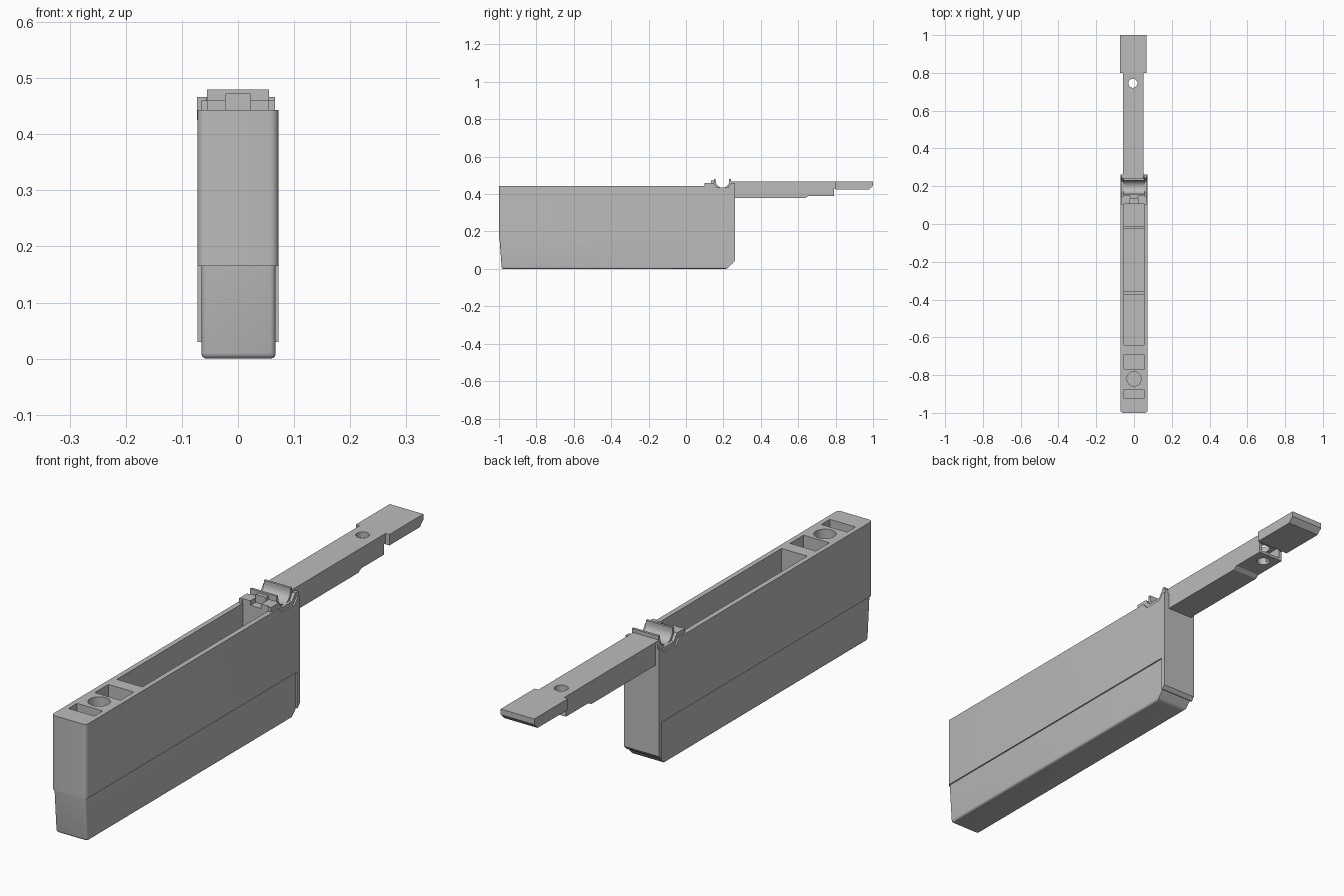
import bpy
import bmesh
import math
from mathutils import Matrix

cube = bpy.data.objects.get("Cube")
if cube:
    bpy.data.objects.remove(cube, do_unlink=True)

GREY = bpy.data.materials.new("plain grey")
GREY.use_nodes = True
COLOUR = (0.5, 0.5, 0.5, 1)
GREY.diffuse_color = COLOUR
GREY.node_tree.nodes["Principled BSDF"].inputs["Base Color"].default_value = COLOUR


def finish(name, bm):
    bmesh.ops.recalc_face_normals(bm, faces=bm.faces)
    mesh = bpy.data.meshes.new(name)
    bm.to_mesh(mesh)
    bm.free()
    mesh.materials.append(GREY)
    obj = bpy.data.objects.new(name, mesh)
    bpy.context.collection.objects.link(obj)
    return obj


def extrude_side(name, points, x0, x1, round_edges=None, radius=0.015):
    """Extrude a (y, z) outline across x, rounding the edges a rule picks."""
    bm = bmesh.new()
    face = bm.faces.new([bm.verts.new((x0, y, z)) for y, z in points])
    grown = bmesh.ops.extrude_face_region(bm, geom=[face])["geom"]
    for v in grown:
        if isinstance(v, bmesh.types.BMVert):
            v.co.x = x1
    if round_edges:
        edges = [e for e in bm.edges if round_edges(*[v.co for v in e.verts])]
        bmesh.ops.bevel(bm, geom=edges, offset=radius, segments=5,
                        profile=0.5, affect='EDGES')
    return finish(name, bm)


def box(name, x0, x1, y0, y1, z0, z1):
    return extrude_side(name, [(y0, z0), (y1, z0), (y1, z1), (y0, z1)], x0, x1)


def drum(name, x, y, z0, z1, radius):
    bm = bmesh.new()
    bmesh.ops.create_cone(bm, cap_ends=True, segments=32, radius1=radius,
                          radius2=radius, depth=z1 - z0,
                          matrix=Matrix.Translation((x, y, (z0 + z1) / 2)))
    return finish(name, bm)


def combine(target, other, operation):
    mod = target.modifiers.new("combine", 'BOOLEAN')
    mod.operation = operation
    mod.solver = 'EXACT'
    mod.object = other
    bpy.context.view_layer.update()
    graph = bpy.context.evaluated_depsgraph_get()
    result = bpy.data.meshes.new_from_object(target.evaluated_get(graph))
    target.modifiers.clear()
    target.data = result
    bpy.data.objects.remove(other, do_unlink=True)


def smooth(obj):
    bpy.ops.object.select_all(action='DESELECT')
    obj.select_set(True)
    bpy.context.view_layer.objects.active = obj
    bpy.ops.object.shade_smooth_by_angle(angle=math.radians(30))


W = 0.072       # half width of the body
TOP = 0.443     # body top
STEP = 0.165    # height of the side step
BACK = 0.262    # back of the body


# Body: wide upper half, narrower tapered lower half, full-width back strip
body = extrude_side("body", [(-1, STEP), (BACK, STEP), (BACK, TOP), (-1, TOP)], -W, W,
                    lambda a, b: a.y < -0.9 and b.y < -0.9 and abs(a.z - b.z) > 0.1)
lower = extrude_side(
    "lower", [(-0.998, STEP + 0.01), (-0.985, 0), (0.22, 0), (BACK - 0.002, 0.043),
              (BACK - 0.002, STEP + 0.01)], -0.065, 0.067,
    lambda a, b: (a.z < 0.01 and b.z < 0.01) or
                 (a.y < -0.9 and b.y < -0.9 and abs(a.z - b.z) > 0.1), 0.01)
strip = extrude_side("strip", [(0.245, STEP + 0.01), (0.245, 0.03), (0.25, 0.03),
                               (BACK, 0.043), (BACK, STEP + 0.01)], -W, W)
combine(body, lower, 'UNION')
combine(body, strip, 'UNION')

# Long cavity, two small pockets and the round well, open at the top
C = 0.053
for y0, y1, floor in ((-0.64, 0.105, 0.03), (-0.77, -0.69, 0.3), (-0.925, -0.875, 0.36)):
    combine(body, box("pocket_cutter", -C, C, y0, y1, floor, 0.6), 'DIFFERENCE')
combine(body, drum("well_cutter", 0, -0.82, 0.25, 0.6, 0.038), 'DIFFERENCE')

# Saddle-shaped seat cut through both side walls
seat = [(0.14, 0.6), (0.14, TOP), (0.16, 0.42), (0.23, 0.42), (0.25, TOP), (0.25, 0.6)]
combine(body, extrude_side("seat_cutter", seat, -0.2, 0.2), 'DIFFERENCE')
smooth(body)

# Low ribs across the cavity floor
for i, y in enumerate((-0.018, -0.365)):
    box(f"cavity_rib_{i + 1}", -C, C, y - 0.007, y + 0.007, 0.028, 0.05)

# Pivot cradle: a half-round trough with raised lips
arc = [(0.195 - 0.036 * math.cos(a), 0.47 - 0.036 * math.sin(a))
       for a in (math.pi * i / 16 for i in range(17))]
cradle = extrude_side("pivot_cradle", [(0.15, 0.48), (0.159, 0.48)] + arc +
                      [(0.231, 0.48), (0.24, 0.48), (0.24, 0.445), (0.225, 0.42),
                       (0.165, 0.42), (0.15, 0.445)], -0.055, 0.055)
smooth(cradle)

# Side saddles that follow the cut seat and lap onto the wall tops
saddle = [(0.1, 0.44), (0.1, 0.46), (0.147, 0.46), (0.165, 0.435), (0.225, 0.435),
          (0.243, 0.46), (0.262, 0.46), (0.262, 0.44), (0.25, 0.44), (0.23, 0.42),
          (0.16, 0.42), (0.14, 0.44)]
for side, x0, x1 in (("right", -0.066, -0.054), ("left", 0.054, 0.066)):
    extrude_side(f"{side}_saddle", saddle, x0, x1)

# Stop blocks in front of the cradle, with a slot between them
for side, s in (("right", -1), ("left", 1)):
    box(f"{side}_stop_block", min(s * 0.022, s * 0.055), max(s * 0.022, s * 0.055),
        0.105, 0.152, 0.43, 0.46)
box("centre_stop", -0.022, 0.022, 0.135, 0.152, 0.43, 0.473)

# Arm with a stepped underside
arm = extrude_side("arm", [(0.24, 0.466), (0.24, TOP - 0.01), (0.262, 0.38), (0.64, 0.38),
                           (0.655, 0.39), (0.79, 0.39), (0.79, 0.43), (0.81, 0.43),
                           (0.81, 0.466)], -0.057, 0.05)
# Wider finger tab with a chamfered tip
tab = extrude_side("tab", [(0.8, 0.425), (0.98, 0.425), (1, 0.445), (1, 0.466),
                           (0.8, 0.466)], -0.073, 0.066)
combine(arm, tab, 'UNION')
# Notch at the arm end and the pin hole
combine(arm, box("notch_cutter", -0.045, 0.038, 0.735, 0.795, 0.4, 0.445), 'DIFFERENCE')
combine(arm, drum("pin_hole_cutter", -0.006, 0.745, 0.3, 0.6, 0.024), 'DIFFERENCE')
smooth(arm)
